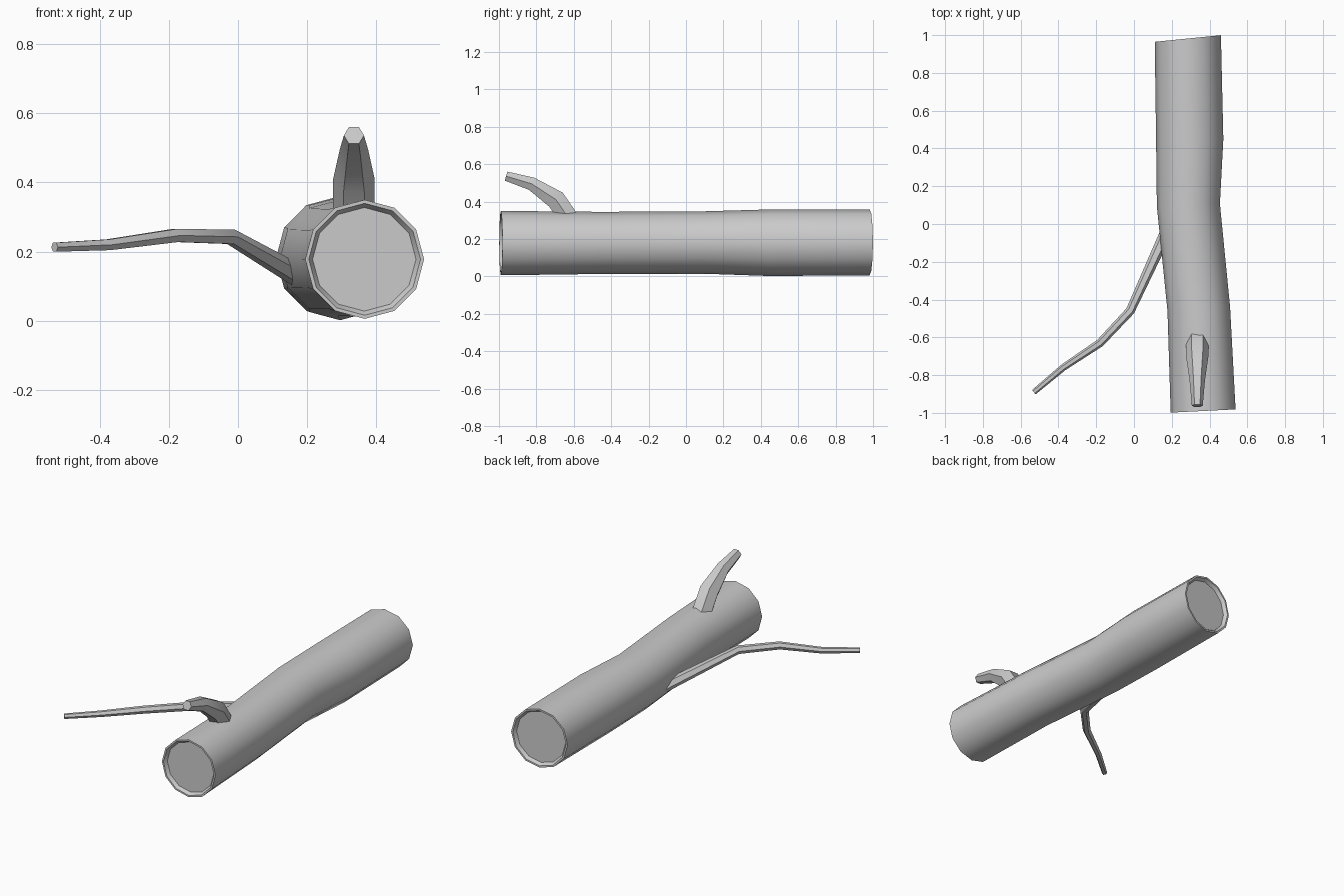
import bpy, bmesh, math
from mathutils import Vector

if "Cube" in bpy.data.objects:
    bpy.data.objects.remove(bpy.data.objects["Cube"])


def tube(name, path, sides, phase=0.0, first=None, last=None, recess=False):
    """Loft rings along (x, y, z, radius) points; ends are flat or recessed."""
    bm = bmesh.new()
    pts = [Vector(p[:3]) for p in path]
    n = len(pts)

    def ring(c, t, r):
        side = t.cross(Vector((0, 0, 1))).normalized()
        up = side.cross(t).normalized()
        return [bm.verts.new(c + r * (math.cos(a) * side + math.sin(a) * up))
                for a in (phase + i * math.tau / sides for i in range(sides))]

    specs = []
    for i, c in enumerate(pts):
        a = (c - pts[max(i - 1, 0)]).normalized()
        b = (pts[min(i + 1, n - 1)] - c).normalized()
        t = (a + b).normalized()
        if i == 0 and first:
            t = Vector(first).normalized()
        if i == n - 1 and last:
            t = Vector(last).normalized()
        specs.append((c, t, path[i][3]))
    if recess:
        # rim and shallow dished cut face at each end
        (c0, t0, r0), (c1, t1, r1) = specs[0], specs[-1]
        steps = [(0.0, 0.94), (0.02, 0.87)]
        head = [(c0 + t0 * d, t0, r0 * k) for d, k in reversed(steps)]
        tail = [(c1 - t1 * d, t1, r1 * k) for d, k in steps]
        specs = head + specs + tail
    rings = [ring(*s) for s in specs]
    for p, q in zip(rings, rings[1:]):
        for i in range(sides):
            j = (i + 1) % sides
            bm.faces.new((p[i], p[j], q[j], q[i]))
    bm.faces.new(rings[0][::-1])
    bm.faces.new(rings[-1])
    bmesh.ops.recalc_face_normals(bm, faces=bm.faces)
    me = bpy.data.meshes.new(name)
    bm.to_mesh(me)
    bm.free()
    ob = bpy.data.objects.new(name, me)
    bpy.context.collection.objects.link(ob)
    bpy.ops.object.select_all(action='DESELECT')
    ob.select_set(True)
    bpy.context.view_layer.objects.active = ob
    bpy.ops.object.shade_smooth_by_angle(angle=math.radians(50))
    return ob


# fallen trunk with slightly slanted cuts
tube("trunk", [(0.366, -0.99, 0.178, 0.172), (0.343, -0.45, 0.179, 0.166),
               (0.288, 0.10, 0.181, 0.167), (0.295, 0.45, 0.18, 0.178),
               (0.285, 0.982, 0.182, 0.176)],
     12, first=(-0.05, 1, 0), last=(-0.1, 1, 0), recess=True)

# short curved stub on top
tube("stub_branch", [(0.335, -0.60, 0.27, 0.060), (0.335, -0.695, 0.41, 0.060),
                     (0.335, -0.825, 0.495, 0.041), (0.335, -0.962, 0.536, 0.029)], 6)

# long thin side branch
tube("thin_branch", [(0.20, 0.02, 0.115, 0.034), (-0.02, -0.46, 0.243, 0.024),
                     (-0.18, -0.63, 0.247, 0.022), (-0.375, -0.76, 0.22, 0.018),
                     (-0.53, -0.89, 0.213, 0.015)], 6)
